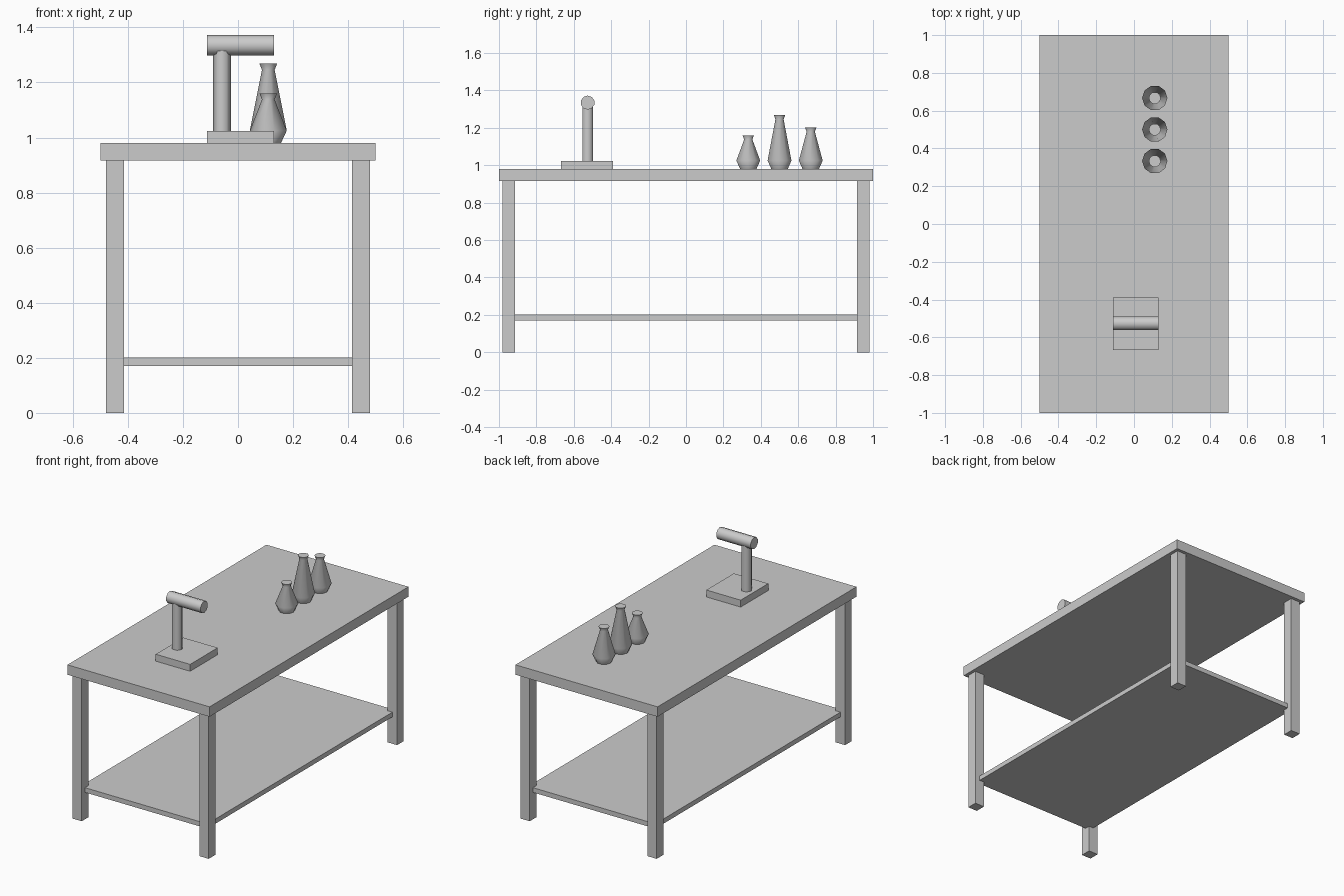
import bpy, bmesh
from math import pi, cos, sin, radians

if "Cube" in bpy.data.objects:
    bpy.data.objects.remove(bpy.data.objects["Cube"])


def finish(name, bm, smooth=False):
    bmesh.ops.recalc_face_normals(bm, faces=bm.faces)
    mesh = bpy.data.meshes.new(name)
    bm.to_mesh(mesh)
    bm.free()
    obj = bpy.data.objects.new(name, mesh)
    bpy.context.collection.objects.link(obj)
    if smooth:
        bpy.ops.object.select_all(action='DESELECT')
        obj.select_set(True)
        bpy.context.view_layer.objects.active = obj
        bpy.ops.object.shade_smooth_by_angle(angle=radians(65))
    return obj


def box(name, lo, hi):
    bm = bmesh.new()
    bmesh.ops.create_cube(bm, size=1)
    for v in bm.verts:
        v.co = [(a + b) / 2 + c * (b - a) for a, b, c in zip(lo, hi, v.co)]
    return finish(name, bm)


def lathe(name, profile, sides, location):
    """Closed turned shape from (radius, height) rings, first vertex on +x."""
    bm = bmesh.new()
    rings = [[bm.verts.new((r * cos(2 * pi * i / sides), r * sin(2 * pi * i / sides), z))
              for i in range(sides)] for r, z in profile]
    for a, b in zip(rings, rings[1:]):
        for i in range(sides):
            j = (i + 1) % sides
            bm.faces.new((a[i], a[j], b[j], b[i]))
    bm.faces.new(rings[0])
    bm.faces.new(rings[-1])
    obj = finish(name, bm, smooth=True)
    obj.location = location
    return obj


TOP = 0.98  # height of the table surface

# Table: top, lower shelf reaching the leg centres, four legs
box("table_top", (-0.5, -1, 0.917), (0.5, 1, TOP))
box("lower_shelf", (-0.447, -0.947, 0.171), (0.447, 0.947, 0.201))
for sx, side in ((-1, "left"), (1, "right")):
    for sy, end in ((-1, "front"), (1, "back")):
        x, y = sx * 0.447, sy * 0.947
        box(f"{end}_{side}_leg", (x - 0.033, y - 0.033, 0), (x + 0.033, y + 0.033, 0.917))

# Desk lamp: square base, hexagonal post, horizontal head
box("lamp_base", (-0.112, -0.667, TOP), (0.13, -0.39, 1.024))
lathe("lamp_post", [(0.033, 1.024), (0.033, 1.33)], 6, (-0.058, -0.526, 0))
head = lathe("lamp_head", [(0.0375, -0.121), (0.0375, 0.121)], 10, (0.009, -0.526, 1.335))
head.rotation_euler = (0, pi / 2, 0)

# Three vases sharing one profile, differing in height
for name, y, h in (("small_vase", 0.333, 0.18), ("tall_vase", 0.5, 0.288),
                   ("medium_vase", 0.667, 0.222)):
    lathe(name, [(0.046, 0), (0.067, 0.045), (0.023, h - 0.022), (0.032, h)],
          10, (0.11, y, TOP))
